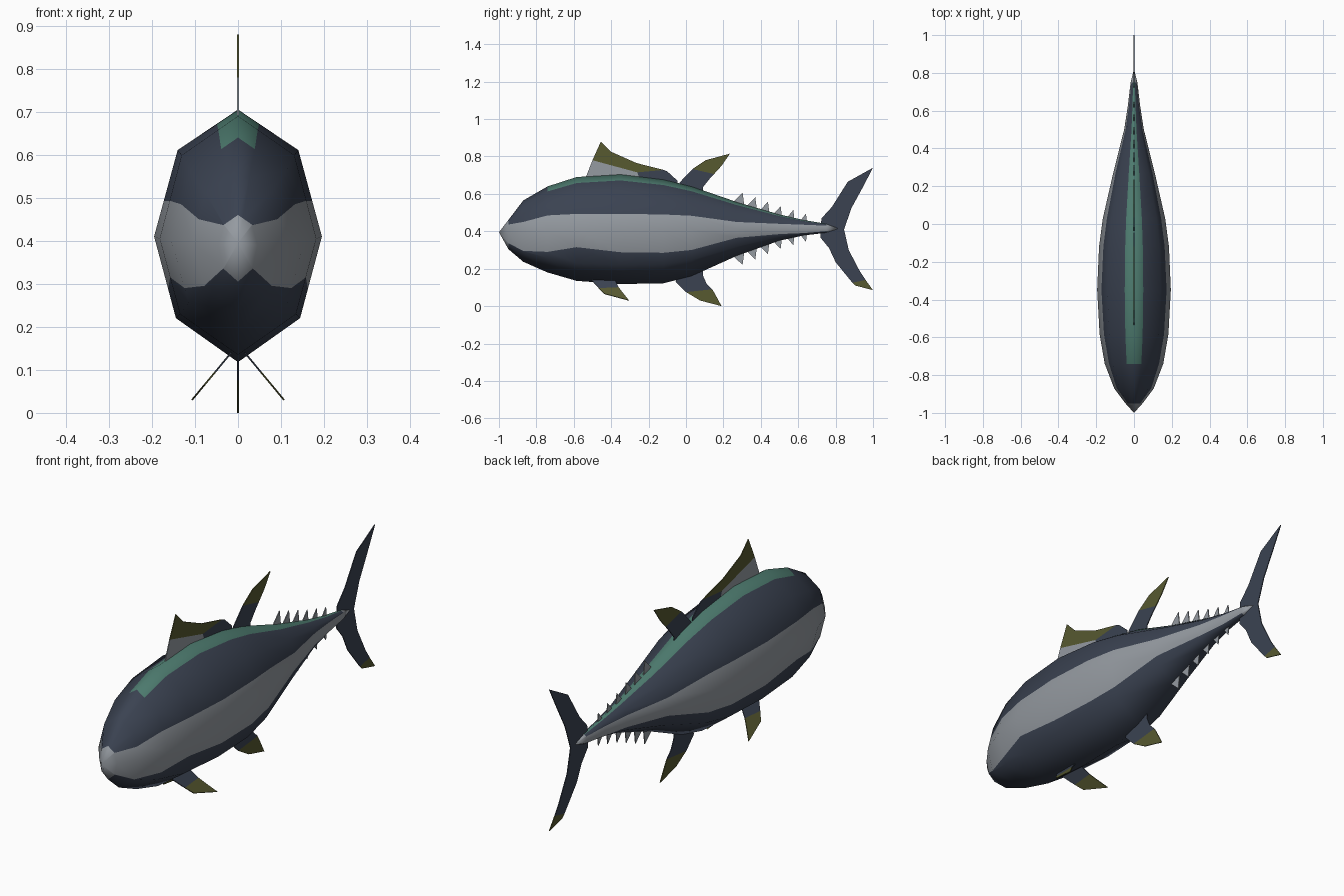
import bpy, bmesh

if "Cube" in bpy.data.objects:
    bpy.data.objects.remove(bpy.data.objects["Cube"])


def material(name, rgb):
    m = bpy.data.materials.new(name)
    m.diffuse_color = (*rgb, 1)
    m.use_nodes = True
    m.node_tree.nodes["Principled BSDF"].inputs["Base Color"].default_value = m.diffuse_color
    return m


NAVY, SILVER, GREEN, OLIVE = range(4)
MATS = [material("navy skin", (0.043, 0.055, 0.083)),
        material("silver flank", (0.30, 0.325, 0.355)),
        material("green back", (0.075, 0.20, 0.16)),
        material("olive fin", (0.095, 0.10, 0.03))]


def make_object(name, bm):
    me = bpy.data.meshes.new(name)
    bm.to_mesh(me)
    bm.free()
    for m in MATS:
        me.materials.append(m)
    ob = bpy.data.objects.new(name, me)
    bpy.context.collection.objects.link(ob)
    return ob


# Body rings: y, top, bottom, half width, widest height, silver top, silver bottom
RINGS = [
    (-0.95, 0.460, 0.305, 0.045, 0.39, 0.45, 0.31),
    (-0.87, 0.565, 0.237, 0.105, 0.395, 0.45, 0.275),
    (-0.74, 0.640, 0.180, 0.155, 0.40, 0.485, 0.29),
    (-0.585, 0.690, 0.135, 0.182, 0.405, 0.493, 0.315),
    (-0.35, 0.705, 0.118, 0.195, 0.41, 0.493, 0.288),
    (-0.12, 0.677, 0.122, 0.185, 0.41, 0.490, 0.285),
    (0.03, 0.640, 0.160, 0.165, 0.41, 0.483, 0.30),
    (0.27, 0.557, 0.268, 0.110, 0.41, 0.45, 0.365),
    (0.50, 0.490, 0.350, 0.052, 0.41, 0.44, 0.385),
    (0.63, 0.460, 0.378, 0.032, 0.412, 0.435, 0.385),
    (0.75, 0.440, 0.392, 0.018, 0.415, 0.430, 0.39)]


def ring_points(y, top, bot, w, zs, zn, zp):
    """Octagon section, with extra points where the colour bands meet."""
    xu, zu = 0.72 * w, zs + 0.68 * (top - zs)
    xl, zl = 0.74 * w, zs - 0.65 * (zs - bot)
    tn = min(max((zn - zs) / (zu - zs), 0.05), 0.97)
    tp = min(max((zs - zp) / (zs - zl), 0.05), 0.97)
    half = [(0.35 * xu, top + 0.35 * (zu - top)), (xu, zu),
            (w + (xu - w) * tn, zs + (zu - zs) * tn), (w, zs),
            (w + (xl - w) * tp, zs + (zl - zs) * tp), (xl, zl)]
    pts = [(0, top)] + half + [(0, bot)] + [(-x, z) for x, z in reversed(half)]
    return [(x, y, z) for x, z in pts]


bm = bmesh.new()
loops = [[bm.verts.new(p) for p in ring_points(*r)] for r in RINGS]
nose = bm.verts.new((0, -1, 0.395))
tail = bm.verts.new((0, 0.82, 0.415))
BANDS = [GREEN, NAVY, NAVY, SILVER, SILVER, NAVY, NAVY]
BANDS += BANDS[::-1]
n = len(BANDS)
for i in range(n):
    j = (i + 1) % n
    bm.faces.new((nose, loops[0][i], loops[0][j])).material_index = SILVER
    bm.faces.new((tail, loops[-1][j], loops[-1][i])).material_index = SILVER
    for k in range(len(loops) - 1):
        a, b = loops[k], loops[k + 1]
        f = bm.faces.new((a[i], b[i], b[j], a[j]))
        # the green stripe starts behind the head
        f.material_index = NAVY if BANDS[i] == GREEN and k < 2 else BANDS[i]
bmesh.ops.recalc_face_normals(bm, faces=bm.faces)
for f in bm.faces:
    f.smooth = True
make_object("body", bm)


def fin(name, patches, x_of=lambda z: 0):
    """Thin fin from (colour, side outline) patches in the y-z plane."""
    bm = bmesh.new()
    for mat, pts in patches:
        f = bm.faces.new([bm.verts.new((x_of(z), y, z)) for y, z in pts])
        f.material_index = mat
    bmesh.ops.remove_doubles(bm, verts=bm.verts, dist=1e-4)
    bmesh.ops.triangulate(bm, faces=bm.faces)
    bmesh.ops.recalc_face_normals(bm, faces=bm.faces)
    ob = make_object(name, bm)
    s = ob.modifiers.new("thickness", "SOLIDIFY")
    s.thickness, s.offset = 0.004, 0


# Upright fins
fin("front_dorsal_fin", [
    (SILVER, [(-0.535, 0.66), (-0.535, 0.69), (-0.50, 0.78), (-0.26, 0.715), (-0.24, 0.66)]),
    (OLIVE, [(-0.50, 0.78), (-0.455, 0.88), (-0.40, 0.825), (-0.265, 0.765),
             (-0.12, 0.728), (-0.26, 0.715)]),
    (NAVY, [(-0.26, 0.715), (-0.12, 0.728), (-0.10, 0.72), (-0.045, 0.67),
            (-0.045, 0.63), (-0.24, 0.66)])])
fin("rear_dorsal_fin", [
    (NAVY, [(-0.04, 0.63), (-0.035, 0.66), (0.035, 0.733), (0.15, 0.706),
            (0.13, 0.685), (0.09, 0.635), (0.09, 0.60)]),
    (OLIVE, [(0.035, 0.733), (0.105, 0.78), (0.235, 0.815), (0.19, 0.75), (0.15, 0.706)])])
fin("anal_fin", [
    (NAVY, [(-0.05, 0.16), (-0.055, 0.13), (0.0, 0.075), (0.14, 0.09),
            (0.11, 0.12), (0.09, 0.165), (0.09, 0.20)]),
    (OLIVE, [(0.0, 0.075), (0.075, 0.03), (0.19, 0.0), (0.155, 0.065), (0.14, 0.09)])])

# Splayed belly fins, one each side
for side, sign in (("right", 1), ("left", -1)):
    fin("belly_fin_" + side, [
        (NAVY, [(-0.515, 0.15), (-0.465, 0.095), (-0.36, 0.10), (-0.385, 0.15)]),
        (OLIVE, [(-0.465, 0.095), (-0.435, 0.065), (-0.305, 0.03),
                 (-0.345, 0.08), (-0.36, 0.10)])],
        lambda z, s=sign: s * (0.107 - 0.83 * (z - 0.03)))

# Tail fin: crescent with an olive lower tip
fin("tail_fin", [
    (NAVY, [(0.72, 0.43), (0.725, 0.47), (0.78, 0.53), (0.865, 0.665), (1.0, 0.74),
            (0.945, 0.635), (0.885, 0.525), (0.845, 0.41), (0.87, 0.30), (0.93, 0.185),
            (0.96, 0.14), (0.89, 0.125), (0.865, 0.155), (0.80, 0.235),
            (0.765, 0.31), (0.72, 0.365)]),
    (OLIVE, [(0.96, 0.14), (1.0, 0.085), (0.905, 0.11), (0.89, 0.125)])])


# Finlets along the tail, above and below
def edge_height(y, col):
    for a, b in zip(RINGS, RINGS[1:]):
        if a[0] <= y <= b[0]:
            return a[col] + (b[col] - a[col]) * (y - a[0]) / (b[0] - a[0])


for k in range(6):
    y, size = 0.25 + 0.072 * k, 0.062 - 0.005 * k
    for name, col, up in (("upper", 1, 1), ("lower", 2, -1)):
        z0, z1 = edge_height(y, col), edge_height(y + size, col)
        fin(f"{name}_finlet_{k + 1}", [(SILVER, [
            (y, z0 - 0.01 * up), (y + 0.85 * size, z1 + size * up),
            (y + size, z1 - 0.01 * up)])])
